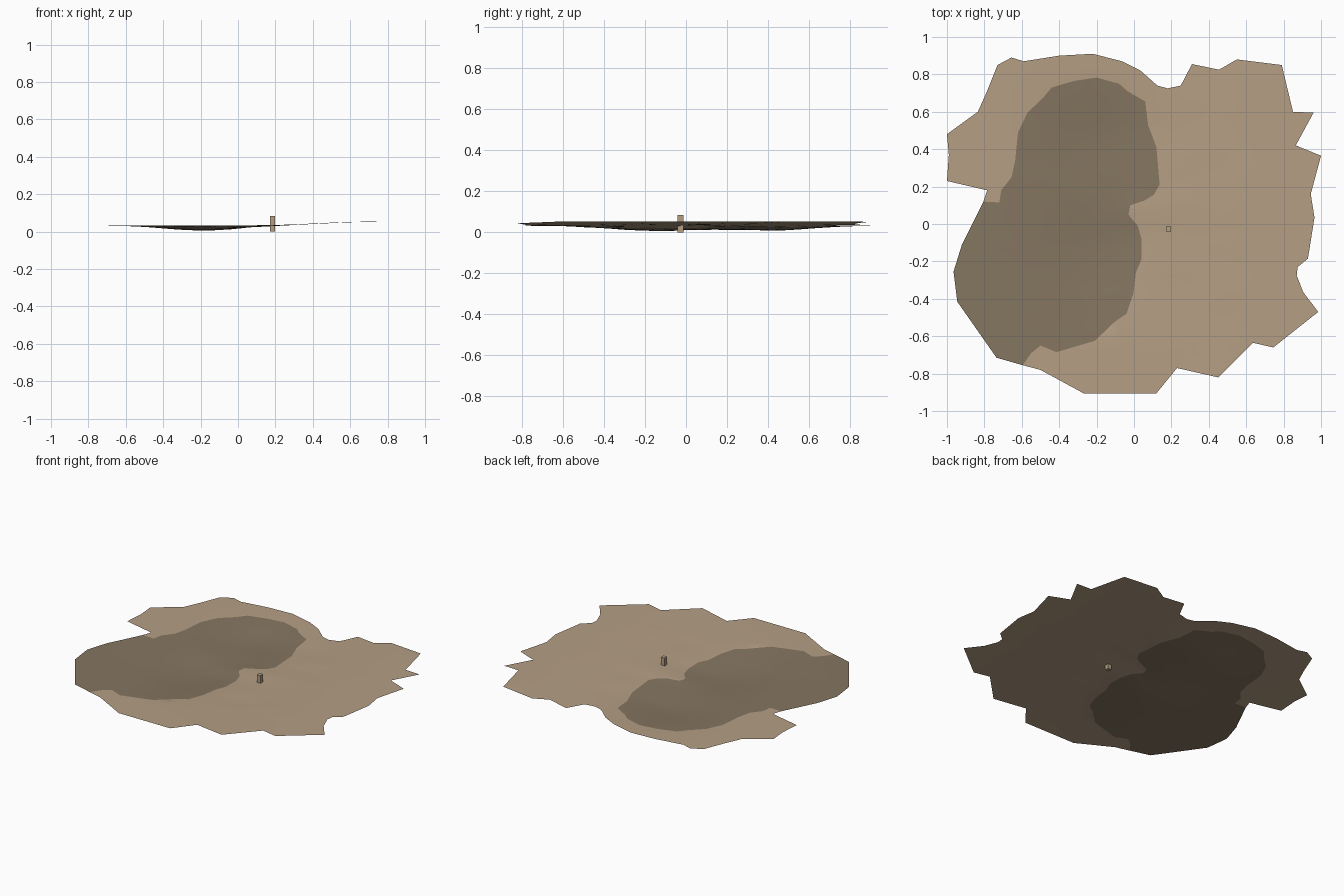
import bpy, bmesh, math
from mathutils import Vector, noise
from mathutils.geometry import delaunay_2d_cdt

if "Cube" in bpy.data.objects:
    bpy.data.objects.remove(bpy.data.objects["Cube"])

# Outer edge of the ground sheet, split where the dark bed meets the rim
RIM_SAND = [(-.785, .18), (-1, .23), (-.99, .37), (-1, .48), (-.835, .60), (-.79, .70), (-.73, .85),
            (-.655, .89), (-.59, .87), (-.40, .90), (-.22, .91), (-.065, .87), (.035, .82),
            (.125, .74), (.18, .725), (.25, .74), (.31, .855), (.455, .825), (.55, .88),
            (.79, .85), (.85, .60), (.96, .595), (.865, .42), (1, .365), (.945, .16),
            (.965, .035), (.93, -.185), (.875, -.23), (.87, -.275), (.905, -.365),
            (.985, -.47), (.745, -.66), (.635, -.635), (.45, -.82), (.23, -.77),
            (.12, -.905), (-.27, -.905), (-.5, -.78)]
RIM_BED = [(-.595, -.755), (-.735, -.715), (-.945, -.415), (-.965, -.255), (-.92, -.11), (-.805, .12)]
# Shore of the dark bed, across the sheet
SHORE = [(-.72, .115), (-.71, .18), (-.655, .25), (-.635, .34), (-.62, .49), (-.57, .595),
         (-.49, .67), (-.44, .73), (-.32, .765), (-.2, .783), (-.08, .75), (-.035, .71),
         (.06, .655), (.075, .53), (.12, .41), (.137, .21), (.105, .155), (.055, .125),
         (-.02, .1), (-.03, .05), (.02, -.01), (.04, -.08), (.04, -.19), (.01, -.26),
         (-.003, -.37), (-.04, -.48), (-.1, -.52), (-.21, -.625), (-.415, -.685),
         (-.5, -.65), (-.55, -.69)]


def material(name, rgb):
    m = bpy.data.materials.new(name)
    m.diffuse_color = (*[(c / 255) ** 2.2 for c in rgb], 1)
    m.use_nodes = True
    m.node_tree.nodes["Principled BSDF"].inputs["Base Color"].default_value = m.diffuse_color
    return m


def inside(p, poly):
    hit = False
    for a, b in zip(poly, poly[1:] + poly[:1]):
        if (a[1] > p[1]) != (b[1] > p[1]) and \
                p[0] < (b[0] - a[0]) * (p[1] - a[1]) / (b[1] - a[1]) + a[0]:
            hit = not hit
    return hit


def bump(x, y, cx, cy, rx, ry):
    return math.exp(-((x - cx) / rx) ** 2 - ((y - cy) / ry) ** 2)


def height(x, y):
    t = min(max((x - .1) / .65, 0), 1)
    z = .033 + .021 * t * t * (3 - 2 * t)
    z -= .026 * bump(x, y, -.2, -.15, .27, .3) + .023 * bump(x, y, -.2, .42, .27, .27)
    z += .006 * bump(x, y, .15, .09, .16, .05)          # small spit beside the bed
    fade = max(0, 1 - math.hypot(x, y) / .9)
    return z + .006 * fade * noise.noise(Vector((x * 4, y * 7, 3)))


sand = material("sand", (179, 157, 131))
bed_colour = material("dark bed", (132, 117, 97))

# Ground sheet: triangulated outline and shore with grid points between them
rim = RIM_SAND + RIM_BED
bed = RIM_BED + SHORE
pts = [Vector(p) for p in rim + SHORE]
n, k = len(rim), len(SHORE)
edges = [(i, (i + 1) % n) for i in range(n)]
chain = [n - 1] + list(range(n, n + k)) + [len(RIM_SAND)]
edges += list(zip(chain, chain[1:]))
STEP = .07
for i in range(-14, 15):
    for j in range(-13, 14):
        p = Vector((i * STEP + (j % 2) * STEP / 2, j * STEP))
        if inside(p, rim) and min((p - q).length for q in pts[:n + k]) > .035:
            pts.append(p)
verts, _, faces, *_ = delaunay_2d_cdt(pts, edges, [], 0, 1e-5)

bm = bmesh.new()
bv = [bm.verts.new((v.x, v.y, height(v.x, v.y))) for v in verts]
for f in faces:
    c = sum((verts[i] for i in f), Vector((0, 0))) / len(f)
    if inside(c, rim):
        face = bm.faces.new([bv[i] for i in f])
        face.material_index = int(inside(c, bed))
        face.smooth = True
        face.normal_update()
        if face.normal.z < 0:
            face.normal_flip()
me = bpy.data.meshes.new("ground")
bm.to_mesh(me)
bm.free()
me.materials.append(sand)
me.materials.append(bed_colour)
bpy.context.collection.objects.link(bpy.data.objects.new("ground", me))

# Small square marker post
bpy.ops.mesh.primitive_cube_add(size=1, location=(.185, -.027, .0425))
post = bpy.context.object
post.name = "marker_post"
post.scale = (.028, .028, .085)
post.data.materials.append(sand)
